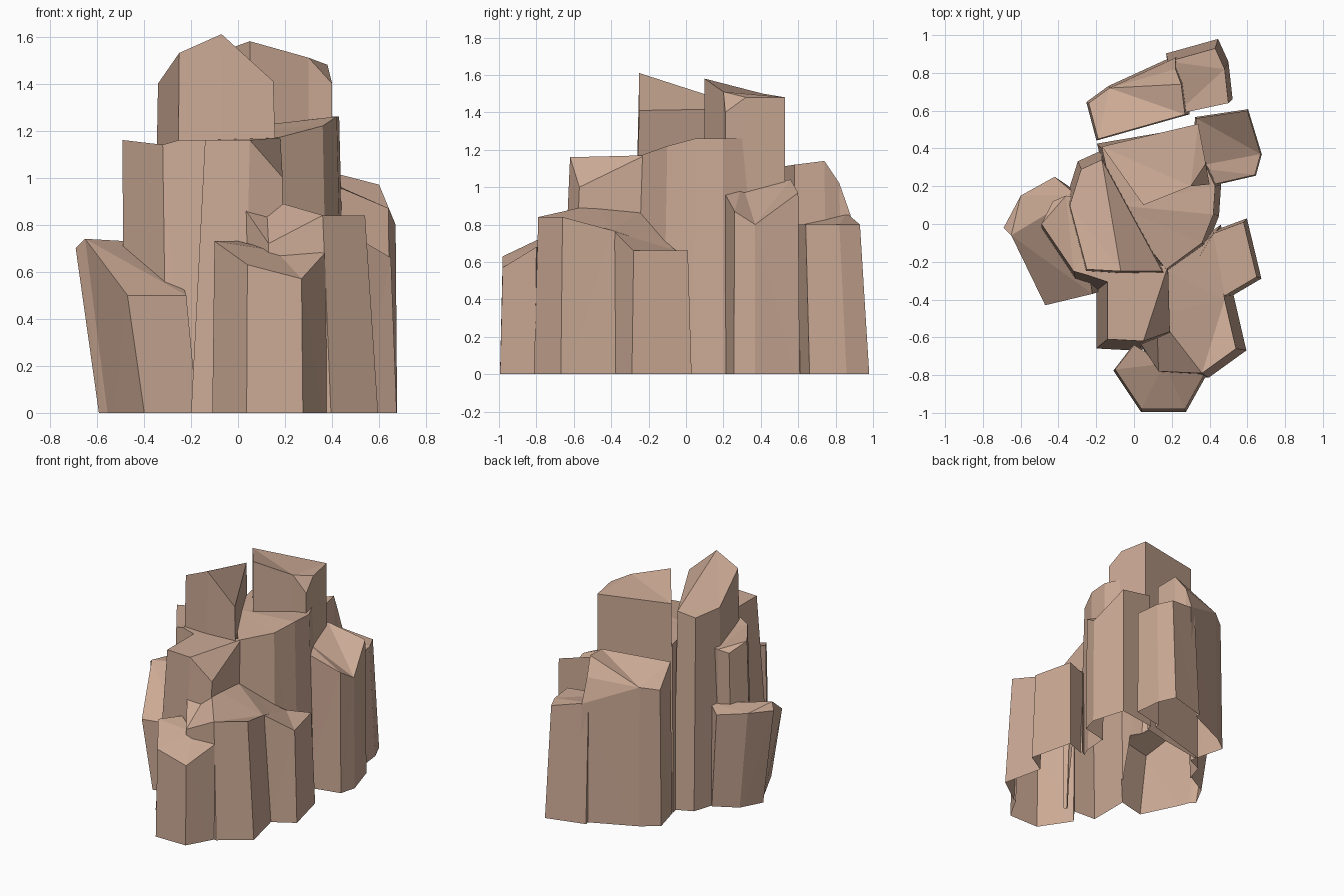
import bpy
import bmesh
from mathutils import Vector

stone = bpy.data.materials.new("tan_stone")
stone.diffuse_color = (0.60, 0.40, 0.30, 1)
columns = []


def column(name, ring, flare=1.05, shift=(0, 0)):
    """Faceted rock column: uneven top ring (counter-clockwise) above a flared base."""
    bm = bmesh.new()
    depth = -0.05 - 0.01 * len(columns)      # staggered below ground, trimmed later
    centre = sum((Vector(p[:2]) for p in ring), Vector((0, 0))) / len(ring)
    top, base = [], []
    for x, y, z in ring:
        b = centre + (Vector((x, y)) - centre) * flare + Vector(shift)
        top.append(bm.verts.new((x, y, z)))
        base.append(bm.verts.new((b.x, b.y, depth)))
    n = len(ring)
    for i in range(n):
        j = (i + 1) % n
        bm.faces.new((base[i], base[j], top[j], top[i]))
    bm.faces.new(top)
    bm.faces.new(base[::-1])
    bmesh.ops.triangulate(bm, faces=bm.faces[:])
    mesh = bpy.data.meshes.new(name)
    bm.to_mesh(mesh)
    bm.free()
    mesh.materials.append(stone)
    obj = bpy.data.objects.new(name, mesh)
    bpy.context.collection.objects.link(obj)
    columns.append(obj)


# Tall summit columns
column("peak_column", [
    (-0.25, -0.24, 1.53), (-0.07, -0.25, 1.61), (0.15, -0.25, 1.41),
    (-0.17, 0.34, 1.42), (-0.28, 0.29, 1.38), (-0.34, 0.10, 1.40)], 1.15)
column("broad_summit_column", [
    (0.05, 0.10, 1.58), (0.30, 0.20, 1.51), (0.40, 0.21, 1.40),
    (0.38, 0.32, 1.48), (0.34, 0.53, 1.48), (-0.17, 0.41, 1.50)], 1.0)

# Middle tier
column("central_column", [
    (0.17, -0.24, 1.17), (0.36, -0.10, 1.22), (0.42, 0.05, 1.26),
    (0.43, 0.20, 1.26), (0.30, 0.48, 1.26), (-0.17, 0.40, 1.20),
    (-0.10, 0.10, 1.20)], 1.1, (0.01, 0))
column("front_column", [
    (-0.14, -0.61, 1.16), (0.05, -0.62, 1.16), (0.19, -0.57, 1.00),
    (0.18, -0.22, 1.17), (-0.14, -0.22, 1.16)], 1.2, (-0.03, -0.02))
column("left_column", [
    (-0.49, 0.00, 1.16), (-0.32, -0.25, 1.14), (-0.25, -0.27, 1.16),
    (-0.10, -0.32, 1.16), (-0.10, 0.10, 1.16), (-0.36, 0.15, 1.12),
    (-0.43, 0.12, 1.10)], 1.1, (0.02, -0.06))
column("back_column", [
    (-0.19, 0.45, 1.10), (0.27, 0.58, 1.12), (0.25, 0.74, 1.14),
    (0.22, 0.82, 1.02), (0.22, 0.88, 0.85), (-0.13, 0.72, 1.00),
    (-0.24, 0.64, 0.98)], 1.08, (0.01, 0.01))
column("right_column", [
    (0.38, 0.20, 0.98), (0.64, 0.26, 0.87), (0.67, 0.37, 0.80),
    (0.60, 0.60, 0.97), (0.33, 0.56, 1.04), (0.30, 0.30, 1.02)], 1.04)

# Low outer shoulders
column("left_shoulder", [
    (-0.69, -0.02, 0.70), (-0.65, -0.06, 0.74), (-0.47, -0.43, 0.50),
    (-0.22, -0.37, 0.50), (-0.30, 0.15, 0.72), (-0.42, 0.25, 0.70),
    (-0.60, 0.15, 0.72)], 0.88, (0.09, -0.02))
column("front_right_shoulder", [
    (0.02, -0.61, 0.88), (0.13, -0.78, 0.72), (0.36, -0.79, 0.84),
    (0.54, -0.66, 0.84), (0.48, -0.40, 0.77), (0.42, -0.06, 0.66),
    (0.16, -0.24, 0.87), (0.12, -0.48, 0.91)], 1.13, (0.03, 0.01))
column("small_right_shoulder", [
    (0.30, -0.25, 0.80), (0.48, -0.38, 0.76), (0.65, -0.28, 0.66),
    (0.58, 0.01, 0.66), (0.42, -0.05, 0.66)], 1.12, (0.01, 0))
column("front_shoulder", [
    (-0.10, -0.77, 0.73), (0.04, -0.98, 0.63), (0.27, -0.98, 0.57),
    (0.37, -0.80, 0.68), (0.16, -0.74, 0.69), (0.00, -0.64, 0.73)],
    1.05, (0, -0.01))
column("back_right_shoulder", [
    (0.22, 0.58, 0.80), (0.50, 0.64, 0.80), (0.48, 0.82, 0.80),
    (0.43, 0.93, 0.80), (0.18, 0.86, 0.86)], 1.12, (0.01, 0.04))

# Fuse all columns into one continuous rock surface
rock = columns[0]
rock.name = "rock_formation"
bpy.context.view_layer.objects.active = rock
for other in columns[1:]:
    mod = rock.modifiers.new("fuse", 'BOOLEAN')
    mod.operation = 'UNION'
    mod.solver = 'EXACT'
    mod.object = other
    bpy.ops.object.modifier_apply(modifier=mod.name)
    bpy.data.objects.remove(other)

# Trim flat at ground level, leaving the underside open
bm = bmesh.new()
bm.from_mesh(rock.data)
bmesh.ops.bisect_plane(bm, geom=bm.verts[:] + bm.edges[:] + bm.faces[:], dist=1e-5,
                       plane_co=(0, 0, 0), plane_no=(0, 0, 1), clear_inner=True)
bm.to_mesh(rock.data)
bm.free()
